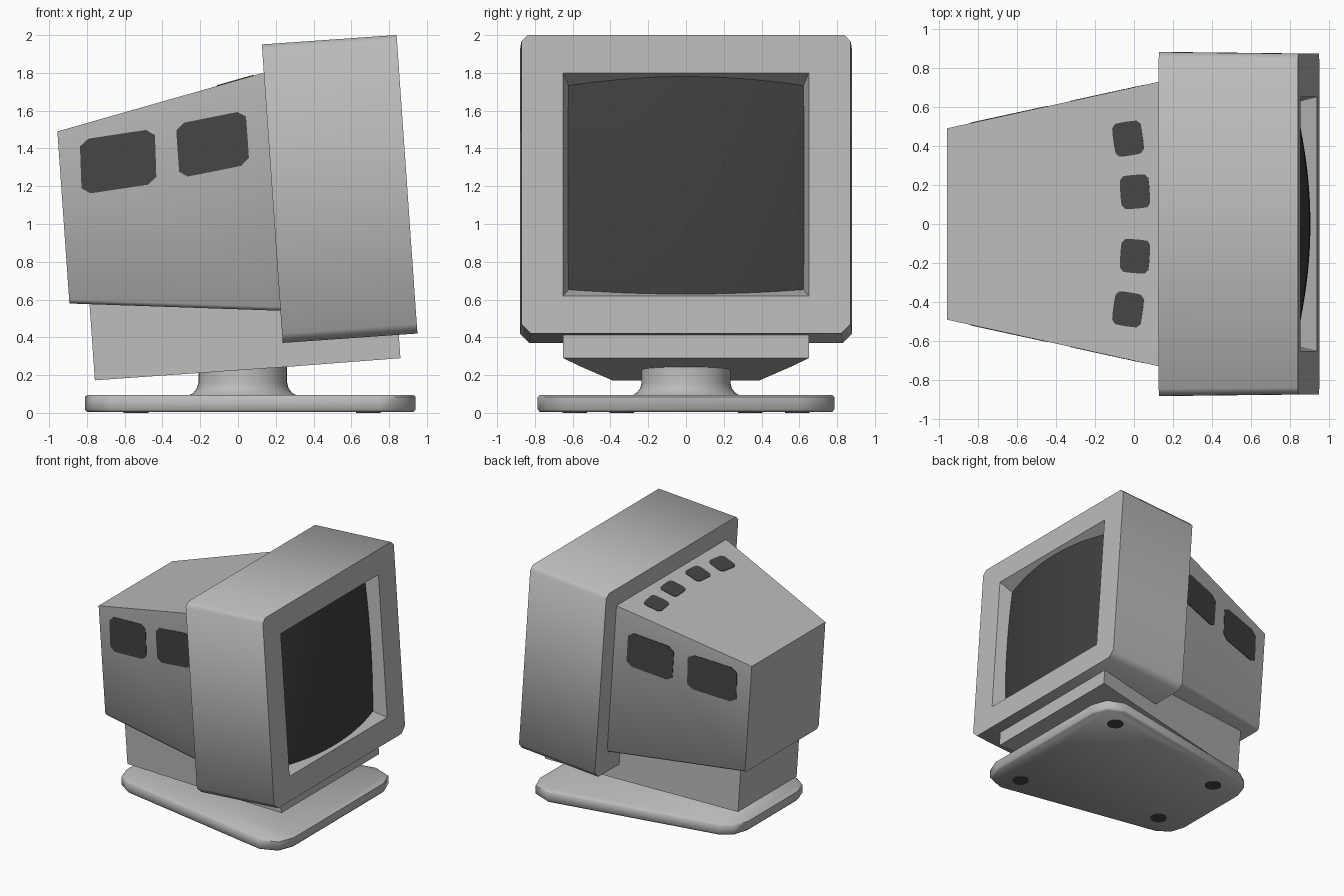
import bpy, bmesh, math

cube = bpy.data.objects.get("Cube")
if cube:
    bpy.data.objects.remove(cube, do_unlink=True)

TILT = (0, -math.radians(4), 0)   # the whole head leans back


def material(name, r, g, b):
    m = bpy.data.materials.new(name)
    m.use_nodes = True
    m.diffuse_color = (r, g, b, 1)
    bsdf = next(n for n in m.node_tree.nodes if n.type == 'BSDF_PRINCIPLED')
    bsdf.inputs["Base Color"].default_value = (r, g, b, 1)
    return m


grey = material("casing_grey", .5, .5, .49)
dark = material("vent_dark", .06, .06, .06)
glass = material("screen_dark", .05, .05, .05)


def finish(name, bm, mat, tilt=False, angle=50):
    me = bpy.data.meshes.new(name)
    bm.to_mesh(me)
    bm.free()
    ob = bpy.data.objects.new(name, me)
    bpy.context.collection.objects.link(ob)
    me.materials.append(mat)
    if tilt:
        ob.rotation_euler = TILT
    bpy.ops.object.select_all(action='DESELECT')
    ob.select_set(True)
    bpy.context.view_layer.objects.active = ob
    bpy.ops.object.shade_smooth_by_angle(angle=math.radians(angle))
    return ob


def loft(name, rings, mat, tilt=False, angle=50):
    """Skin a list of equal-length point rings and cap both ends."""
    bm = bmesh.new()
    loops = [[bm.verts.new(p) for p in ring] for ring in rings]
    for a, b in zip(loops, loops[1:]):
        for i in range(len(a)):
            j = (i + 1) % len(a)
            bm.faces.new((a[i], a[j], b[j], b[i]))
    bm.faces.new(loops[0])
    bm.faces.new(loops[-1])
    bmesh.ops.remove_doubles(bm, verts=bm.verts, dist=1e-5)
    bmesh.ops.recalc_face_normals(bm, faces=bm.faces)
    return finish(name, bm, mat, tilt, angle)


def frame(x, half, low, high, cut_low=0, cut_high=0):
    """Upright rectangle at depth x with chamfered lower and upper corners."""
    side = [(half - cut_low, low), (half, low + cut_low),
            (half, high - cut_high), (half - cut_high, high)]
    return ([(x, y, z) for y, z in side]
            + [(x, -y, z) for y, z in reversed(side)])


# Bezel with a funnel-shaped recess
loft("bezel", [
    frame(.262, .88, .353, 1.937, .05, .035),
    frame(.977, .872, .353, 1.937, .05, .035),
    frame(.977, .65, .553, 1.736),
    frame(.82, .61, .61, 1.65)], grey, True)

# Bulging glass, its rim buried in the recess walls
bm = bmesh.new()
bmesh.ops.create_grid(bm, x_segments=24, y_segments=24, size=1)
for v in bm.verts:
    y, h = v.co.x * .64, v.co.y * .585
    v.co = (.965 - .21 * y * y - .06 * h * h, y, 1.145 + h)
finish("screen", bm, glass, True)

# Tapered rear housing
loft("rear_housing", [
    frame(-.85, .49, .64, 1.553, .02),
    frame(.27, .732, .523, 1.789, .02)], grey, True)

# Lower tub, narrowing to the back
loft("lower_tub", [
    frame(-.744, .39, .225, .68),
    frame(.27, .553, .225, .56),
    frame(.878, .65, .229, .37)], grey, True)


# Vent plates lying on the housing walls
def side_y(x):
    return .49 + (x + .85) * .216


def top_z(x):
    return 1.553 + (x + .85) * .2107


def rounded_patch(centre, e1, e2, power):
    pts = []
    for i in range(24):
        t = math.tau * (i + .5) / 24
        c, s = math.cos(t), math.sin(t)
        k = (abs(c) ** power + abs(s) ** power) ** (-1 / power)
        pts.append((centre[0] + k * (c * e1[0] + s * e2[0]),
                    centre[1] + k * (c * e1[1] + s * e2[1])))
    return pts


side_vents = {"rear": ((-.54, 1.371), (.2, .016), (.005, .145)),
              "fore": ((-.035, 1.428), (.187, .024), (0, .143))}
for sign, hand in ((1, "left"), (-1, "right")):
    for label, spec in side_vents.items():
        pts = rounded_patch(*spec, 14)
        loft(f"side_vent_{label}_{hand}",
             [[(x, sign * (side_y(x) + d), z) for x, z in pts]
              for d in (-.003, .004)], dark, True, 30)
    for label, x0, y0, skew in (("outer", .092, .437, .012), ("inner", .128, .165, .006)):
        pts = rounded_patch((x0, y0), (.076, skew), (-skew, .086), 6)
        loft(f"top_vent_{label}_{hand}",
             [[(x, sign * y, top_z(x) + d) for x, y in pts]
              for d in (-.003, .004)], dark, True, 30)

# Swivel neck with a flared foot
profile = [(.29, .09), (.262, .105), (.243, .13), (.235, .16), (.235, .265)]
loft("swivel_neck", [
    [(.025 + r * math.cos(math.tau * i / 32), r * math.sin(math.tau * i / 32), z)
     for i in range(32)] for r, z in profile], grey)

# Base plate: wide at the front, narrow at the back
half = [(.94, .6), (.89, .73), (.75, .785), (-.67, .52), (-.77, .45), (-.81, .33)]
outline = half + [(x, -y) for x, y in reversed(half)]


def base_ring(z, scale):
    return [(.065 + (x - .065) * scale, y * scale, z) for x, y in outline]


loft("base_plate", [base_ring(.004, .985), base_ring(.018, 1),
                    base_ring(.085, 1), base_ring(.096, .985)], grey)

# Four rubber feet
for x, y, where in ((.69, .59, "front"), (-.54, .34, "back")):
    for sign, hand in ((1, "left"), (-1, "right")):
        loft(f"foot_{where}_{hand}", [
            [(x + .065 * math.cos(math.tau * i / 20),
              sign * y + .065 * math.sin(math.tau * i / 20), z)
             for i in range(20)] for z in (0, .008)], dark)
